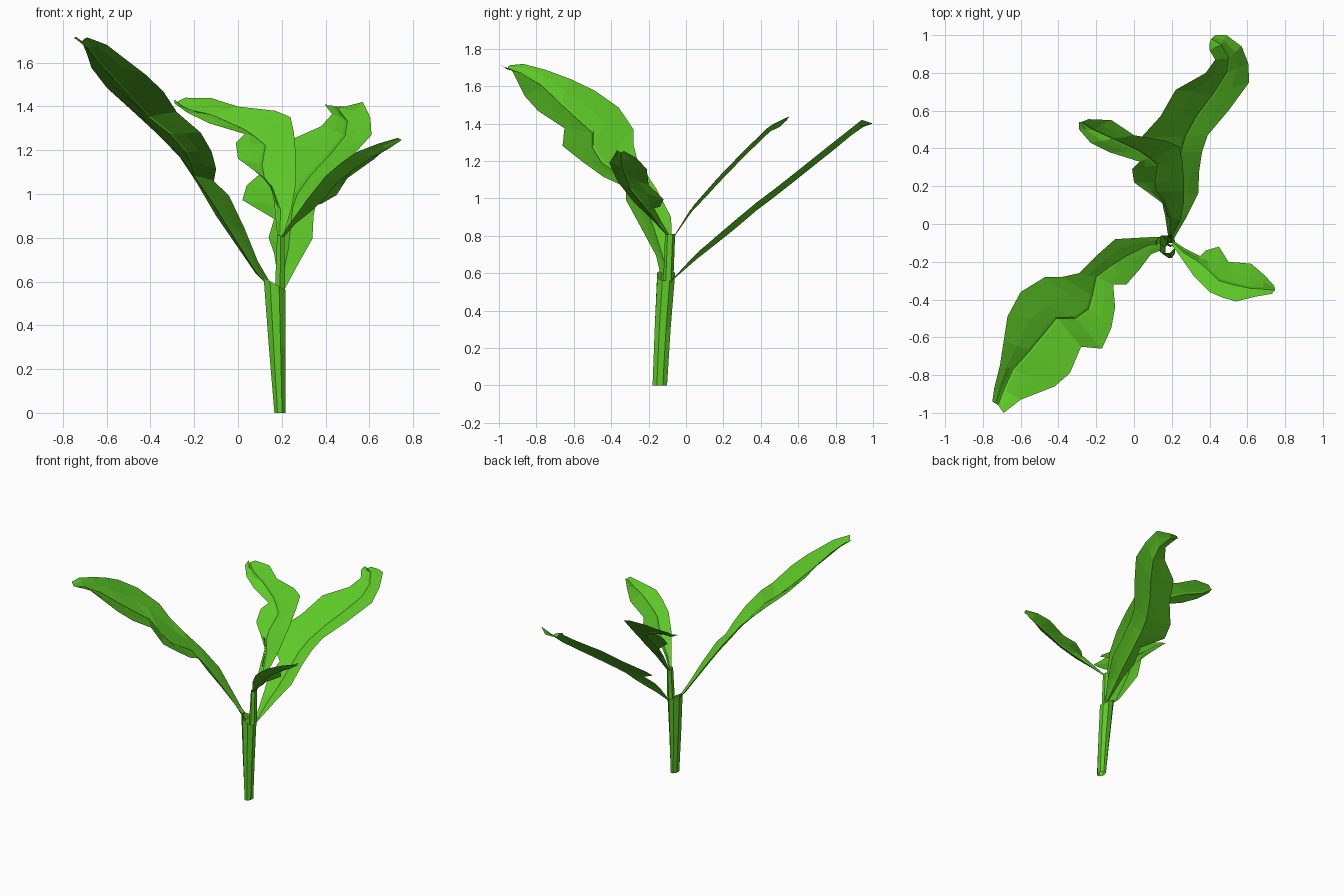
import bpy, math
from mathutils import Vector

green = bpy.data.materials.new("leaf_green")
green.diffuse_color = (0.11, 0.58, 0.02, 1)


def add_mesh(name, verts, faces):
    me = bpy.data.meshes.new(name)
    me.from_pydata(verts, [], faces)
    me.update()
    me.materials.append(green)
    ob = bpy.data.objects.new(name, me)
    bpy.context.collection.objects.link(ob)
    return ob


def height(profile, s):
    """Height at distance s along the leaf's heading."""
    for (s0, z0), (s1, z1) in zip(profile, profile[1:]):
        if s <= s1:
            return z0 + (z1 - z0) * (s - s0) / (s1 - s0)
    return profile[-1][1]


def leaf(name, heading, profile, rows, fold):
    """Rows give left edge, midrib and right edge in plan; the profile lifts them."""
    verts, faces = [], []
    for r in rows:
        left, mid, right = Vector(r[0:2]), Vector(r[2:4]), Vector(r[4:6])
        rib = min(0.012, (right - left).length * 0.12)
        side = (right - left).normalized() * rib
        depth = min(fold, (right - left).length * 0.2)
        # edge, half width, groove side, groove bottom, and mirrored order
        cols = [(left, 0), (left.lerp(mid, 0.5), -0.5 * depth), (mid - side, -depth),
                (mid, -depth - 0.6 * rib), (mid + side, -depth),
                (right.lerp(mid, 0.5), -0.5 * depth), (right, 0)]
        for p, dz in cols:
            s = p.x * heading[0] + p.y * heading[1]
            verts.append((p.x, p.y, height(profile, s) + dz))
    for i in range(len(rows) - 1):
        for j in range(6):
            a = i * 7 + j
            f = (a, a + 1, a + 8, a + 7)
            d1 = Vector(verts[f[2]]) - Vector(verts[f[0]])
            d2 = Vector(verts[f[3]]) - Vector(verts[f[1]])
            faces.append(f if d1.cross(d2).z > 0 else f[::-1])
    return add_mesh(name, verts, faces)


def stalk(name, rings, n):
    """Open sheath; each ring: centre x, y, z, radius x, radius y, rim slope along x."""
    verts, faces = [], []
    for cx, cy, cz, rx, ry, slope in rings:
        for k in range(n):
            a = math.tau * (k + 0.5) / n
            dx = rx * math.cos(a)
            verts.append((cx + dx, cy + ry * math.sin(a), cz + slope * dx))
    for i in range(len(rings) - 1):
        for k in range(n):
            a, b = i * n + k, i * n + (k + 1) % n
            faces.append((a, b, b + n, a + n))
    return add_mesh(name, verts, faces)


# Main stem and the thinner shoot rising out of it
stalk("main_stem", [(0.191, -0.14, 0.0, 0.027, 0.042, 0),
                    (0.179, -0.125, 0.3, 0.041, 0.046, 0),
                    (0.167, -0.107, 0.59, 0.054, 0.051, -0.6)], 8)
stalk("upper_shoot", [(0.192, -0.095, 0.55, 0.027, 0.027, 0),
                      (0.195, -0.085, 0.81, 0.019, 0.027, 0)], 6)

# Large leaf, front left
leaf("front_left_leaf", (-1.3, -.7),
     [(-.135, .58), (-.08, .61), (.116, .83), (.276, .99), (.374, 1.065), (.55, 1.2),
      (.683, 1.28), (.81, 1.37), (1.0, 1.47), (1.2, 1.57), (1.39, 1.67), (1.56, 1.72),
      (1.65, 1.71)],
     [(.14, -.07, .14, -.10, .14, -.14),
      (.08, -.07, .08, -.11, .09, -.16),
      (-.10, -.08, -.04, -.17, .03, -.24),
      (-.19, -.16, -.12, -.22, -.04, -.32),
      (-.29, -.26, -.20, -.28, -.11, -.32),
      (-.38, -.28, -.22, -.38, -.10, -.44),
      (-.47, -.28, -.24, -.45, -.12, -.55),
      (-.60, -.36, -.31, -.50, -.17, -.66),
      (-.67, -.49, -.41, -.50, -.28, -.65),
      (-.69, -.62, -.55, -.67, -.34, -.79),
      (-.71, -.75, -.64, -.77, -.42, -.86),
      (-.74, -.87, -.69, -.88, -.60, -.93),
      (-.75, -.94, -.72, -.96, -.69, -1.0)], 0.05)

# Long leaf reaching to the back
leaf("back_leaf", (0, 1),
     [(-.08, .56), (.05, .70), (.15, .79), (.22, .83), (.3, .92), (.5, 1.07),
      (.75, 1.27), (.94, 1.42), (1.0, 1.40)],
     [(.19, -.07, .20, -.07, .21, -.08),
      (.165, .08, .215, .06, .28, .04),
      (.14, .17, .23, .15, .34, .16),
      (.165, .27, .24, .27, .345, .28),
      (.02, .37, .25, .38, .36, .38),
      (.04, .46, .27, .46, .39, .47),
      (.14, .57, .33, .57, .50, .60),
      (.22, .71, .42, .69, .61, .75),
      (.38, .80, .49, .80, .605, .85),
      (.43, .87, .50, .88, .57, .94),
      (.40, .92, .46, .95, .49, 1.0),
      (.40, .96, .41, .98, .43, 1.0)], 0.035)

# Upper leaf bending to the back left
leaf("upper_back_leaf", (0, 1),
     [(-.07, .79), (.03, .95), (.17, 1.11), (.315, 1.26), (.45, 1.39), (.555, 1.44)],
     [(.18, -.06, .19, -.06, .205, -.06),
      (.165, .04, .195, .03, .245, .02),
      (.15, .11, .16, .12, .265, .12),
      (.07, .17, .12, .17, .265, .18),
      (.0, .22, .11, .22, .265, .23),
      (-.01, .29, .125, .31, .255, .34),
      (.03, .33, .08, .35, .24, .41),
      (-.13, .38, .03, .385, .17, .44),
      (-.23, .43, -.11, .45, .0, .47),
      (-.29, .50, -.22, .50, -.12, .55),
      (-.29, .54, -.28, .54, -.24, .555)], 0.025)

# Small leaf on the right
leaf("right_leaf", (1, -.7),
     [(.25, .79), (.37, .88), (.5, .97), (.65, 1.08), (.77, 1.16), (.88, 1.22), (1.0, 1.26)],
     [(.195, -.08, .20, -.09, .20, -.11),
      (.27, -.13, .26, -.15, .25, -.18),
      (.35, -.17, .34, -.20, .32, -.28),
      (.38, -.14, .39, -.24, .35, -.31),
      (.45, -.12, .45, -.30, .40, -.36),
      (.50, -.20, .52, -.32, .47, -.39),
      (.62, -.21, .61, -.34, .54, -.41),
      (.69, -.27, .68, -.345, .64, -.385),
      (.745, -.33, .745, -.35, .73, -.37)], 0.03)
